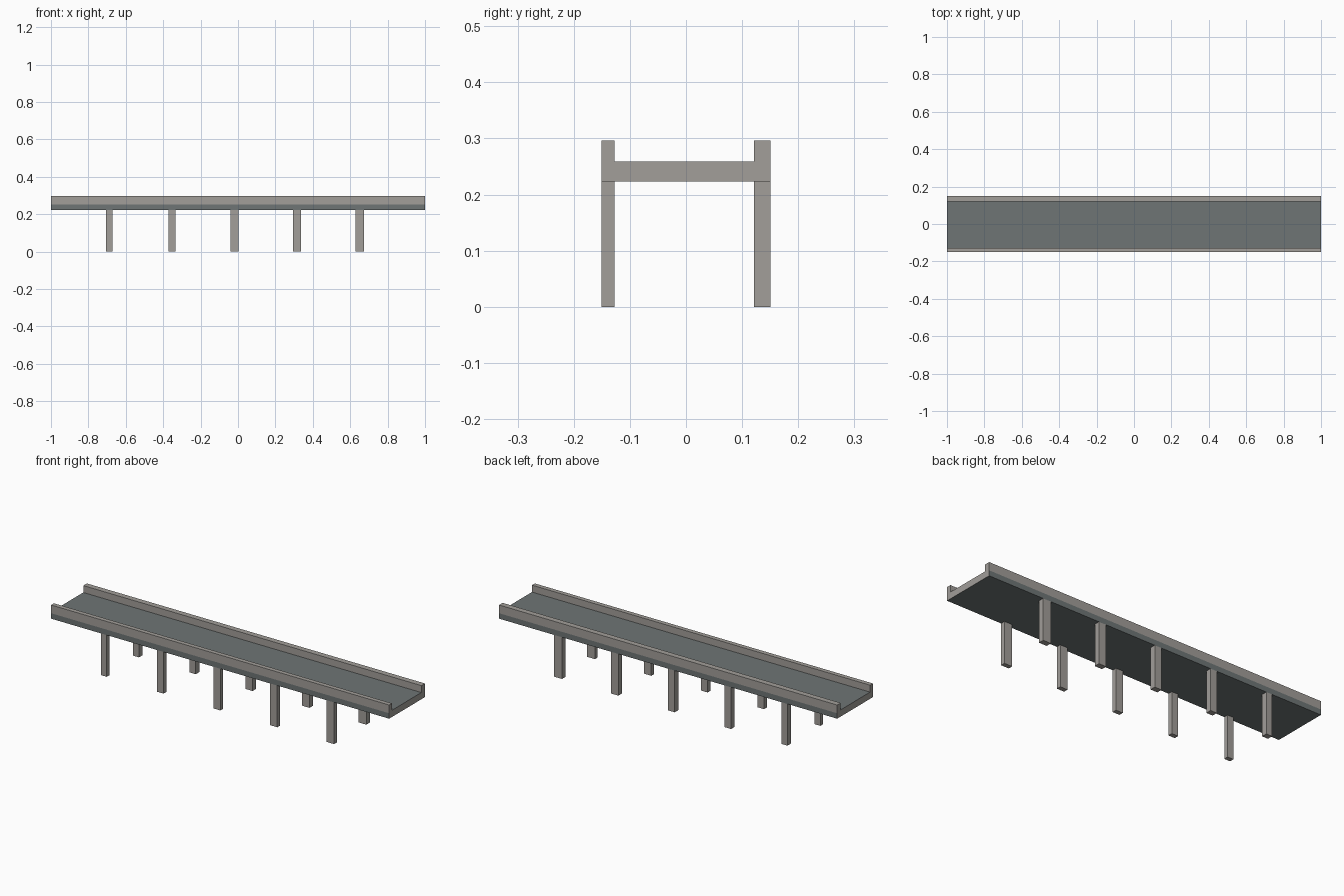
import bpy, bmesh

if "Cube" in bpy.data.objects:
    bpy.data.objects.remove(bpy.data.objects["Cube"])


def material(name, rgb):
    m = bpy.data.materials.new(name)
    m.diffuse_color = (*rgb, 1)
    m.use_nodes = True
    m.node_tree.nodes["Principled BSDF"].inputs["Base Color"].default_value = m.diffuse_color
    return m


concrete = material("warm grey concrete", (0.36, 0.342, 0.32))
asphalt = material("dark grey asphalt", (0.156, 0.178, 0.178))

Z0, Z_BAND, Z_ROAD, Z_TOP = 0.223, 0.252, 0.259, 0.296
Y_OUT, Y_FRONT, Y_BACK = 0.151, -0.127, 0.121


def add_object(name, bm, mats):
    bmesh.ops.recalc_face_normals(bm, faces=bm.faces)
    me = bpy.data.meshes.new(name)
    for m in mats:
        me.materials.append(m)
    bm.to_mesh(me)
    bm.free()
    ob = bpy.data.objects.new(name, me)
    bpy.context.collection.objects.link(ob)
    return ob


# Bridge deck: U-shaped section with kerbs, extruded along x
profile = [(-Y_OUT, Z0), (Y_OUT, Z0), (Y_OUT, Z_BAND), (Y_OUT, Z_TOP),
           (Y_BACK, Z_TOP), (Y_BACK, Z_ROAD), (Y_FRONT, Z_ROAD),
           (Y_FRONT, Z_TOP), (-Y_OUT, Z_TOP), (-Y_OUT, Z_BAND)]
bm = bmesh.new()
section = bm.faces.new([bm.verts.new((-1, y, z)) for y, z in profile])
ext = bmesh.ops.extrude_face_region(bm, geom=[section], use_keep_orig=True)
bmesh.ops.translate(bm, vec=(2, 0, 0),
                    verts=[v for v in ext["geom"] if isinstance(v, bmesh.types.BMVert)])
bmesh.ops.recalc_face_normals(bm, faces=bm.faces)
# Road, underside and lower side bands are dark; ends and kerbs are light
for f in bm.faces:
    is_end = abs(f.normal.x) > 0.5
    highest = max(v.co.z for v in f.verts)
    f.material_index = int(not is_end and highest < Z_ROAD + 0.001)
add_object("bridge_deck", bm, [concrete, asphalt])

# Pillars: five pairs, slightly wider towards +x
for row, ya, yb in (("front", -Y_OUT, Y_FRONT), ("back", Y_BACK, Y_OUT)):
    for i in range(5):
        xa, xb = -0.706 + 0.3335 * i, -0.671 + 0.3363 * i
        bm = bmesh.new()
        bmesh.ops.create_cube(bm, size=1)
        bmesh.ops.scale(bm, vec=(xb - xa, yb - ya, Z0), verts=bm.verts)
        bmesh.ops.translate(bm, vec=((xa + xb) / 2, (ya + yb) / 2, Z0 / 2), verts=bm.verts)
        add_object(f"{row}_pillar_{i + 1}", bm, [concrete])
